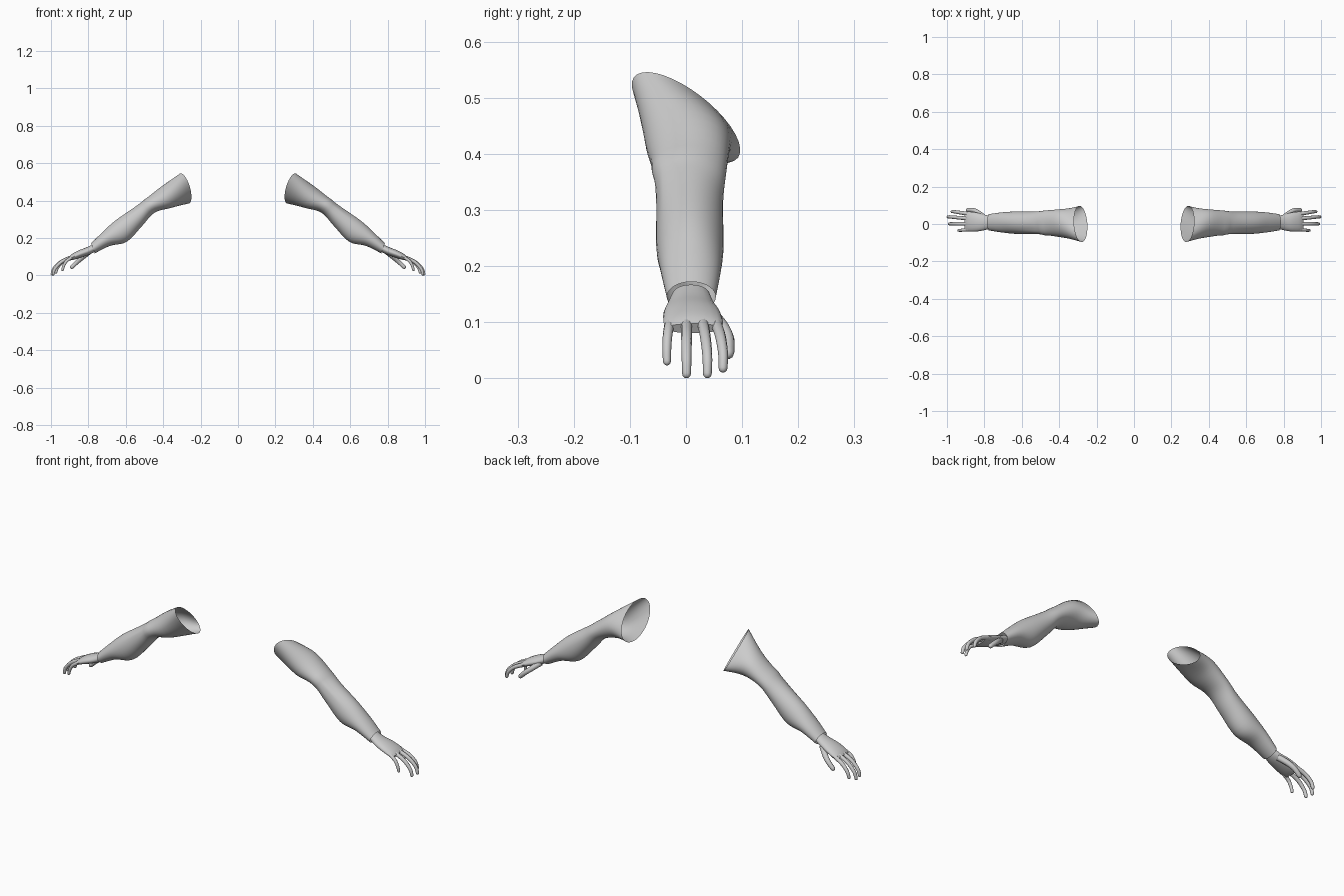
import bpy, bmesh, math
from mathutils import Vector as V

if "Cube" in bpy.data.objects:
    bpy.data.objects.remove(bpy.data.objects["Cube"])

mat = bpy.data.materials.new("light grey")
mat.diffuse_color = (0.6, 0.6, 0.6, 1)
mat.use_nodes = True
mat.node_tree.nodes["Principled BSDF"].inputs["Base Color"].default_value = mat.diffuse_color


def spline(keys, steps):
    """Catmull-Rom through lists of vectors."""
    out = []
    for i in range(len(keys) - 1):
        k = [keys[max(0, min(len(keys) - 1, i + j))] for j in (-1, 0, 1, 2)]
        for s in range(steps):
            t = s / steps
            out.append([0.5 * (2 * b + (c - a) * t + (2 * a - 5 * b + 4 * c - d) * t * t
                               + (3 * b - a - 3 * c + d) * t ** 3)
                        for a, b, c, d in zip(*k)])
    return out + [keys[-1]]


def loft(name, rings, sides, caps=False, shape=None):
    """Skin elliptical rings given as (centre, side axis, up axis), mirrored to both arms."""
    bm = bmesh.new()
    loops = []
    for i, (c, u, v) in enumerate(rings):
        loop = []
        for j in range(sides):
            a = 2 * math.pi * j / sides
            f = shape(i / (len(rings) - 1), a) if shape else 1
            loop.append(bm.verts.new(c + (u * math.cos(a) + v * math.sin(a)) * f))
        loops.append(loop)
    for p, q in zip(loops, loops[1:]):
        for j in range(sides):
            k = (j + 1) % sides
            bm.faces.new((p[j], p[k], q[k], q[j]))
    if caps:
        bm.faces.new(loops[0][::-1])
        bm.faces.new(loops[-1])
    bmesh.ops.recalc_face_normals(bm, faces=bm.faces)
    me = bpy.data.meshes.new(name)
    bm.to_mesh(me)
    bm.free()
    me.materials.append(mat)
    ob = bpy.data.objects.new(name, me)
    bpy.context.collection.objects.link(ob)
    bpy.context.view_layer.objects.active = ob
    ob.select_set(True)
    bpy.ops.object.shade_smooth_by_angle(angle=math.radians(50))
    ob.select_set(False)
    m = ob.modifiers.new("mirror", 'MIRROR')
    m.use_mirror_merge = False
    return ob


def section(top, low, y0, y1):
    """Ring from its upper and lower (x, z) points and its y range."""
    ym = (y0 + y1) / 2
    t, b = V((top[0], ym, top[1])), V((low[0], ym, low[1]))
    return [(t + b) / 2, V((0, (y1 - y0) / 2, 0)), (t - b) / 2]


# Sleeve: open tube from the slanted shoulder rim to the wrist cuff
sleeve = [
    [V((0.285, 0, 0.465)), V((0.02, 0.088, -0.03)), V((0.03, -0.04, 0.075))],
    section((0.41, 0.475), (0.355, 0.362), -0.072, 0.08),
    section((0.502, 0.402), (0.447, 0.335), -0.058, 0.072),
    section((0.56, 0.36), (0.515, 0.262), -0.053, 0.066),
    section((0.66, 0.29), (0.595, 0.18), -0.053, 0.067),
    section((0.73, 0.226), (0.685, 0.158), -0.045, 0.062),
    section((0.785, 0.172), (0.766, 0.118), -0.034, 0.053),
]


def folds(t, a):
    # gathered cloth at the elbow and a fold running down the forearm
    step = 0.06 * math.exp(-((t - 0.33) / 0.035) ** 2) * max(0, math.cos(a - 2.4))
    seam = 0.05 * math.exp(-((a - 2.5) / 0.16) ** 2) * math.exp(-((t - 0.48) / 0.12) ** 2)
    return 1 + step + seam


loft("sleeve", spline(sleeve, 5), 36, shape=folds)

# Palm: flattened loft, its wrist tucked inside the cuff
slope = V((0.5, 0, 0.85))
palm = [[V((x, (y0 + y1) / 2, z)), V((0, (y1 - y0) / 2, 0)), slope * h] for x, z, y0, y1, h in (
    (0.765, 0.150, -0.024, 0.042, 0.020),
    (0.800, 0.132, -0.033, 0.050, 0.021),
    (0.840, 0.117, -0.040, 0.061, 0.021),
    (0.880, 0.100, -0.040, 0.066, 0.017),
    (0.902, 0.089, -0.037, 0.063, 0.010))]
loft("palm", spline(palm, 3), 20, caps=True)


def digit(name, points, r):
    """Tapered round-tipped tube along a bent path."""
    path = [V(p) for p in spline([V(p) for p in points], 4)]
    n, rings = len(path), []
    for i, p in enumerate(path):
        d = (path[min(i + 1, n - 1)] - path[max(i - 1, 0)]).normalized()
        u = (V((0, 1, 0)) - d * d.y).normalized()
        f = 1 - 0.25 * i / (n - 1)
        rings.append([p, u * r * f, u.cross(d) * r * f])
    c, u, v = rings[-1]
    for s in (0.5, 0.85, 0.98):
        rings.append([c + d * u.length * s, u * math.sqrt(1 - s * s), v * math.sqrt(1 - s * s)])
    loft(name, rings, 10, caps=True)


# Fingers and thumb
digit("index_finger", ((0.87, 0.052, 0.102), (0.93, 0.061, 0.076),
                       (0.963, 0.066, 0.045), (0.973, 0.066, 0.018)), 0.0105)
digit("middle_finger", ((0.87, 0.028, 0.106), (0.94, 0.034, 0.077),
                        (0.982, 0.038, 0.04), (0.994, 0.038, 0.008)), 0.0105)
digit("ring_finger", ((0.87, 0.001, 0.106), (0.94, 0.001, 0.075),
                      (0.978, 0.001, 0.037), (0.988, 0.001, 0.008)), 0.0105)
digit("little_finger", ((0.86, -0.026, 0.109), (0.91, -0.032, 0.083),
                        (0.93, -0.034, 0.056), (0.938, -0.034, 0.03)), 0.0095)
digit("thumb", ((0.80, 0.035, 0.122), (0.835, 0.062, 0.093),
                (0.862, 0.074, 0.07), (0.888, 0.075, 0.045)), 0.0145)
